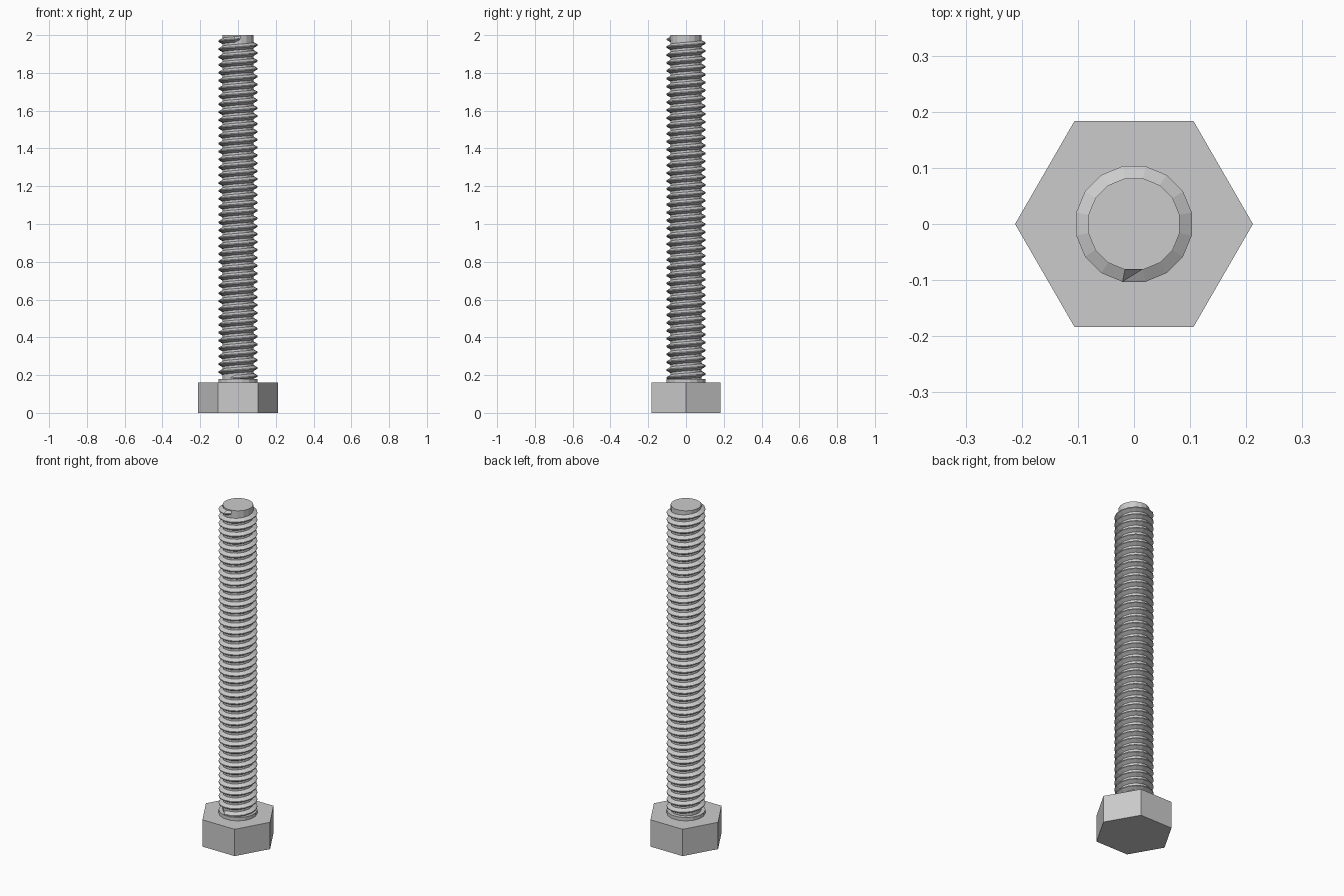
import bpy, bmesh, math

if "Cube" in bpy.data.objects:
    bpy.data.objects.remove(bpy.data.objects["Cube"])

SIDES = 16
CREST_R, ROOT_R = 0.105, 0.083
PITCH = 0.0417
HEAD_R, HEAD_TOP = 0.212, 0.16
START_Z, TURNS = 0.184, 43

steel = bpy.data.materials.new("grey_steel")
steel.diffuse_color = (0.6, 0.6, 0.6, 1)
steel.use_nodes = True
steel.node_tree.nodes["Principled BSDF"].inputs["Base Color"].default_value = steel.diffuse_color


def finish(bm, name):
    bmesh.ops.recalc_face_normals(bm, faces=bm.faces[:])
    mesh = bpy.data.meshes.new(name)
    bm.to_mesh(mesh)
    bm.free()
    mesh.materials.append(steel)
    obj = bpy.data.objects.new(name, mesh)
    bpy.context.collection.objects.link(obj)
    return obj


def prism(name, sides, radius, z0, z1, turn=0.0):
    """Upright regular prism with its first corner at angle turn."""
    bm = bmesh.new()
    rings = []
    for z in (z0, z1):
        rings.append([bm.verts.new((radius * math.cos(turn + math.tau * i / sides),
                                    radius * math.sin(turn + math.tau * i / sides), z))
                      for i in range(sides)])
    low, high = rings
    bm.faces.new(low)
    bm.faces.new(high)
    for i in range(sides):
        j = (i + 1) % sides
        bm.faces.new((low[i], low[j], high[j], high[i]))
    return finish(bm, name)


half = math.pi / SIDES

# Hexagonal head, plain collar and threaded core
prism("hex_head", 6, HEAD_R, 0, HEAD_TOP)
prism("collar", SIDES, CREST_R, HEAD_TOP, 0.18, half)
prism("shank_core", SIDES, ROOT_R, 0.17, 2.0, half)

# Right-handed helical thread with a flat crest, run out over one step at each end
bm = bmesh.new()
steps = TURNS * SIDES
start = -math.pi / 2 - half
flat = PITCH / 16
foot = PITCH * 3 / 8
rings = []
for i in range(-1, steps + 2):
    a = start + math.tau * i / SIDES
    z = START_Z + PITCH * i / SIDES
    ended = i < 0 or i > steps
    crest = ROOT_R - 0.001 if ended else CREST_R
    root = ROOT_R - 0.001
    profile = ((root, -foot), (crest, -flat), (crest, flat), (root, foot))
    rings.append([bm.verts.new((r * math.cos(a), r * math.sin(a), z + dz))
                  for r, dz in profile])
for p, q in zip(rings, rings[1:]):
    for k in range(4):
        m = (k + 1) % 4
        bm.faces.new((p[k], q[k], q[m], p[m]))
finish(bm, "thread")
